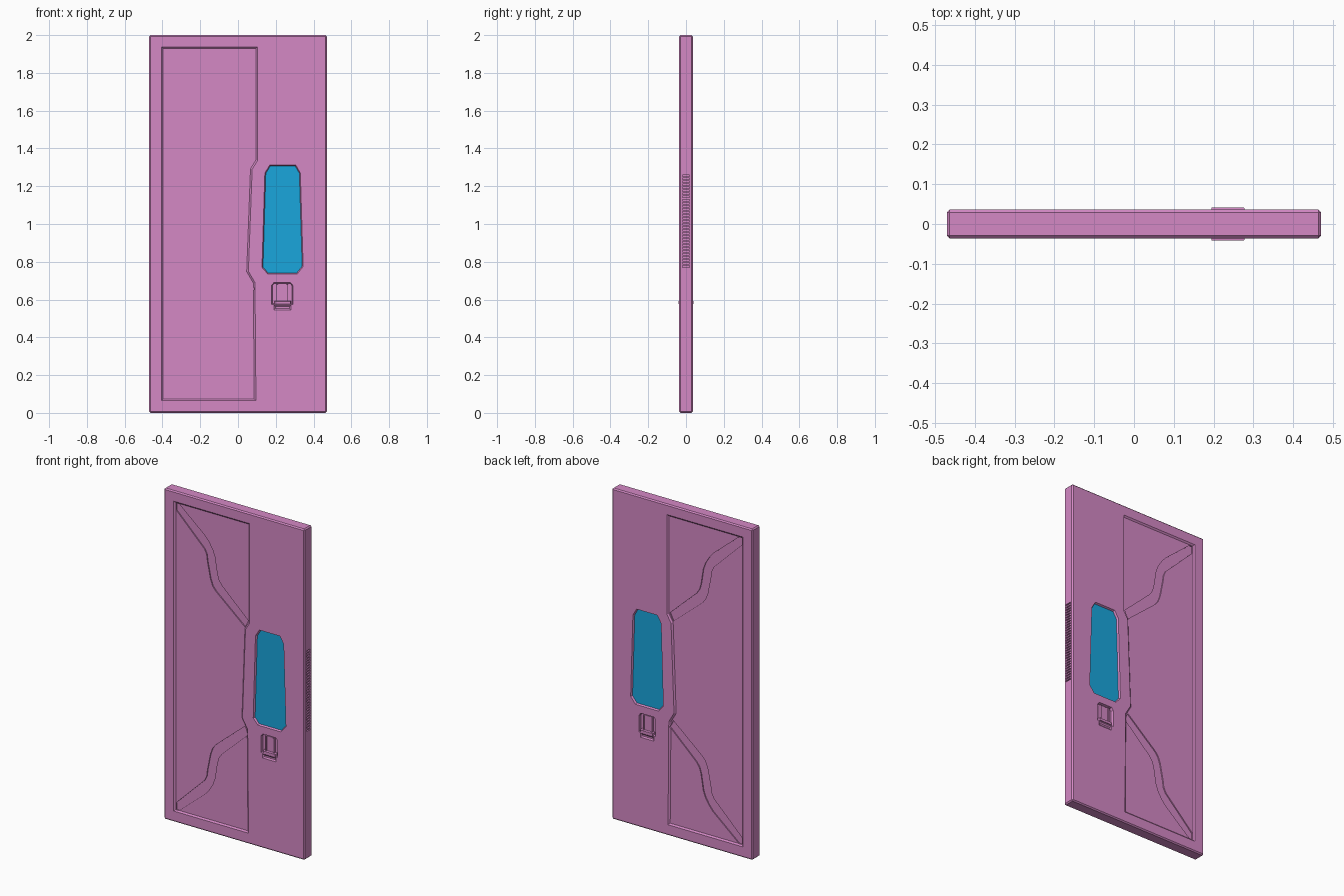
import bpy, bmesh
from mathutils import Vector

if "Cube" in bpy.data.objects:
    bpy.data.objects.remove(bpy.data.objects["Cube"])

T = 0.036  # half thickness of the door


def material(name, color):
    m = bpy.data.materials.new(name)
    m.diffuse_color = color
    m.use_nodes = True
    m.node_tree.nodes["Principled BSDF"].inputs["Base Color"].default_value = m.diffuse_color
    return m


PINK = material("pink_paint", (0.66, 0.25, 0.56, 1))
BLUE = material("blue_glass", (0.01, 0.38, 0.72, 1))


def finish(bm, name, mat):
    bmesh.ops.recalc_face_normals(bm, faces=bm.faces)
    me = bpy.data.meshes.new(name)
    bm.to_mesh(me)
    bm.free()
    ob = bpy.data.objects.new(name, me)
    bpy.context.collection.objects.link(ob)
    me.materials.append(mat)
    return ob


def inset(pts, d):
    """Mitred inward offset of a clockwise x/z outline."""
    out = []
    for i, p in enumerate(pts):
        p = Vector(p)
        a = (p - Vector(pts[i - 1])).normalized()
        b = (Vector(pts[(i + 1) % len(pts)]) - p).normalized()
        na, nb = Vector((a.y, -a.x)), Vector((b.y, -b.x))
        out.append(p + (na + nb) * d / (1 + na.dot(nb)))
    return out


def prism(bm, pts, y0, y1, slope=0.0):
    """Extrude an outline from y0 to y1; slope shrinks the y1 end."""
    a = [bm.verts.new((p[0], y0, p[1])) for p in pts]
    b = [bm.verts.new((p[0], y1, p[1])) for p in inset(pts, slope)]
    bm.faces.new(a)
    bm.faces.new(b[::-1])
    for i in range(len(a)):
        j = (i + 1) % len(a)
        bm.faces.new((a[i], b[i], b[j], a[j]))


def rect(x0, x1, z0, z1):
    return [(x0, z0), (x0, z1), (x1, z1), (x1, z0)]


def cut(target, bm):
    cutter = finish(bm, "cutter", PINK)
    cutter.hide_render = True
    mod = target.modifiers.new("cut", 'BOOLEAN')
    mod.operation, mod.solver, mod.object = 'DIFFERENCE', 'EXACT', cutter
    bpy.context.view_layer.objects.active = target
    bpy.ops.object.modifier_apply(modifier=mod.name)
    bpy.data.objects.remove(cutter)


def cut_faces(target, outlines, depth, slope=0.0):
    """Cut the same pockets into the front and the back face."""
    bm = bmesh.new()
    ext = 0.004  # start outside the face and keep the wall angle
    for pts in outlines:
        grow = slope * ext / depth
        for s in (-1, 1):
            prism(bm, inset(pts, -grow), s * (T + ext), s * (T - depth), slope + grow)
    cut(target, bm)


# Door slab with chamfered edges
bm = bmesh.new()
prism(bm, rect(-0.47, 0.47, 0, 2), -T, T)
bmesh.ops.bevel(bm, geom=bm.edges[:], offset=0.007, segments=1, affect='EDGES', profile=0.5)
door = finish(bm, "door_slab", PINK)

# Large recessed panel with a notch beside the window
panel = [(-0.405, 0.065), (-0.405, 1.938), (0.103, 1.938), (0.103, 1.335), (0.075, 1.29),
         (0.055, 0.75), (0.09, 0.69), (0.095, 0.065)]
cut_faces(door, [panel], 0.008, 0.009)

# Curved diagonal grooves, mirrored top and bottom
upper = [(-0.375, 1.927), (-0.2, 1.78), (-0.175, 1.75), (-0.15, 1.71), (-0.135, 1.67), (-0.12, 1.575),
         (-0.11, 1.54), (-0.09, 1.51), (0.088, 1.345), (0.066, 1.3), (-0.13, 1.465), (-0.15, 1.49),
         (-0.165, 1.53), (-0.185, 1.63), (-0.19, 1.67), (-0.205, 1.70), (-0.394, 1.885), (-0.394, 1.927)]
lower = [(x, 2 - z) for x, z in reversed(upper)]
cut_faces(door, [upper, lower], 0.0145)

# Window pocket and latch pocket
window = [(0.127, 0.77), (0.142, 1.27), (0.168, 1.312), (0.306, 1.312),
          (0.33, 1.27), (0.345, 0.775), (0.313, 0.735), (0.158, 0.735)]
cut_faces(door, [window], 0.012, 0.006)
latch = [(0.178, 0.575), (0.178, 0.675), (0.19, 0.69), (0.278, 0.69), (0.29, 0.675), (0.29, 0.575)]
cut_faces(door, [latch], 0.016, 0.004)
cut_faces(door, [rect(0.19, 0.28, 0.545, 0.57)], 0.006, 0.008)

# Narrow vent slots in the right edge
bm = bmesh.new()
for i in range(31):
    z = 0.775 + i * 0.016
    prism(bm, rect(0.462, 0.48, z - 0.004, z + 0.004), -0.018, 0.018)
cut(door, bm)

# Window glass
bm = bmesh.new()
prism(bm, inset(window, 0.005), -T + 0.0105, T - 0.0105)
finish(bm, "window_glass", BLUE)

# Latch: ribs in the pocket and a projecting pull bar, on both faces
for s, side in ((-1, "front"), (1, "back")):
    bm = bmesh.new()
    for x in (0.203, 0.257):
        prism(bm, rect(x, x + 0.009, 0.585, 0.682), s * 0.016, s * 0.033, 0.001)
    prism(bm, rect(0.212, 0.257, 0.59, 0.682), s * 0.016, s * 0.027)
    prism(bm, rect(0.192, 0.28, 0.573, 0.594), s * 0.016, s * 0.041, 0.003)
    finish(bm, side + "_latch", PINK)
